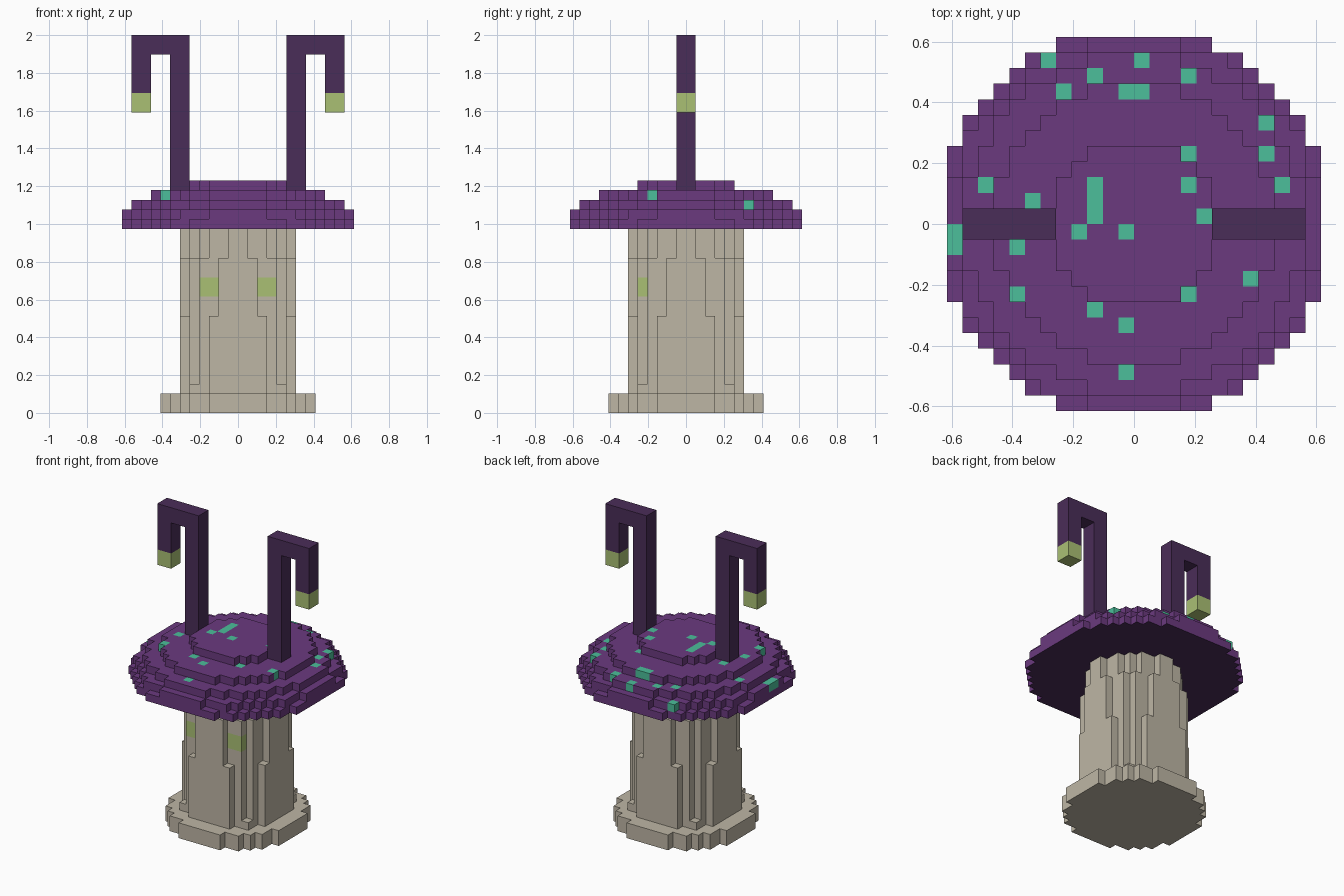
import bpy, bmesh
from math import hypot, sqrt
from mathutils import Vector

cube = bpy.data.objects.get("Cube")
if cube:
    bpy.data.objects.remove(cube, do_unlink=True)

V = 2 / 39  # edge length of one block


def material(name, rgb):
    lin = [((c / 255 + 0.055) / 1.055) ** 2.4 for c in rgb] + [1.0]
    m = bpy.data.materials.new(name)
    m.diffuse_color = lin
    m.use_nodes = True
    bsdf = m.node_tree.nodes["Principled BSDF"]
    bsdf.inputs["Base Color"].default_value = lin
    bsdf.inputs["Roughness"].default_value = 0.9
    return m


TAN = material("pale_stalk", (190, 182, 165))
PURPLE = material("purple_cap", (107, 58, 127))
DARK = material("dark_purple", (74, 45, 88))
TEAL = material("teal_spot", (76, 191, 155))
LIME = material("lime_glow", (170, 192, 116))

# Outward direction and the four corners of each block side
SIDES = {}
for axis in range(3):
    for s in (0, 1):
        n = [0, 0, 0]
        n[axis] = 2 * s - 1
        corners = []
        for a, b in ((0, 0), (1, 0), (1, 1), (0, 1)):
            c = [0, 0, 0]
            c[axis], c[(axis + 1) % 3], c[(axis + 2) % 3] = s, a, b
            corners.append(tuple(c))
        SIDES[tuple(n)] = corners if s else corners[::-1]


def build(name, cells, mats, rule):
    """Skin a set of blocks; rule(cell, direction) gives the material index."""
    bm = bmesh.new()
    for cell in cells:
        for n, corners in SIDES.items():
            if tuple(c + d for c, d in zip(cell, n)) in cells:
                continue
            face = bm.faces.new([bm.verts.new((Vector(cell) + Vector(k)) * V) for k in corners])
            face.material_index = rule(cell, n)
    bmesh.ops.remove_doubles(bm, verts=bm.verts, dist=V * 0.01)
    bmesh.ops.dissolve_limit(bm, angle_limit=0.01, verts=bm.verts, edges=bm.edges,
                             delimit={'MATERIAL'})
    mesh = bpy.data.meshes.new(name)
    bm.to_mesh(mesh)
    bm.free()
    for m in mats:
        mesh.materials.append(m)
    obj = bpy.data.objects.new(name, mesh)
    bpy.context.collection.objects.link(obj)
    return obj


def disc(radius, z):
    return {(x, y, z) for x in range(-13, 13) for y in range(-13, 13)
            if hypot(x + 0.5, y + 0.5) < radius}


def box(x0, x1, y0, y1, z0, z1):
    return {(x, y, z) for x in range(x0, x1) for y in range(y0, y1) for z in range(z0, z1)}


# Foot: a flat round slab
foot = disc(8.1, 0) | disc(8.1, 1)
build("foot", foot, [TAN], lambda c, n: 0)

# Stalk: tapers slightly upwards, with two glowing eyes at the front
stalk = set()
for z in range(2, 19):
    stalk |= disc(6.4 if z == 2 else 6.2 if z < 10 else 5.9 if z < 16 else 5.6, z)
eyes = box(2, 4, -5, -4, 12, 14) | box(-4, -2, -5, -4, 12, 14)
build("stalk", stalk, [TAN, LIME], lambda c, n: int(c in eyes))

# Cap: half an ellipsoid in five steps
cap = set()
for layer in range(5):
    cap |= disc(12.5 * sqrt(1 - ((layer + 0.5) / 5) ** 2), 19 + layer)

# Spots: the topmost block of these columns
SPOTS = [(-6, 10), (0, 10), (-3, 9), (3, 9), (-5, 8), (-1, 8), (0, 8), (8, 6), (8, 4),
         (3, 4), (3, 2), (-10, 2), (9, 2), (-7, 1), (-3, 0), (-3, 1), (-3, 2), (4, 0),
         (-4, -1), (-1, -1), (-12, -1), (-12, -2), (-8, -2), (7, -4), (-8, -5), (3, -5),
         (-3, -6), (-1, -7), (-1, -10)]
spots = {(x, y, max(c[2] for c in cap if c[:2] == (x, y))) for x, y in SPOTS}


def cap_rule(c, n):
    if n[2] < 0:  # gills underneath
        return 1
    return 2 if c in spots else 0


build("cap", cap, [PURPLE, DARK, TEAL], cap_rule)

# Hooked feelers with glowing tips
for side, sx in (("left", 1), ("right", -1)):
    hook = box(5, 7, -1, 1, 23, 39) | box(7, 11, -1, 1, 37, 39) | box(9, 11, -1, 1, 31, 37)
    if sx < 0:
        hook = {(-x - 1, y, z) for x, y, z in hook}
    build(side + "_feeler", hook, [DARK, LIME],
          lambda c, n: int(c[2] < 33 and (c[0] >= 9 or c[0] < -9)))
